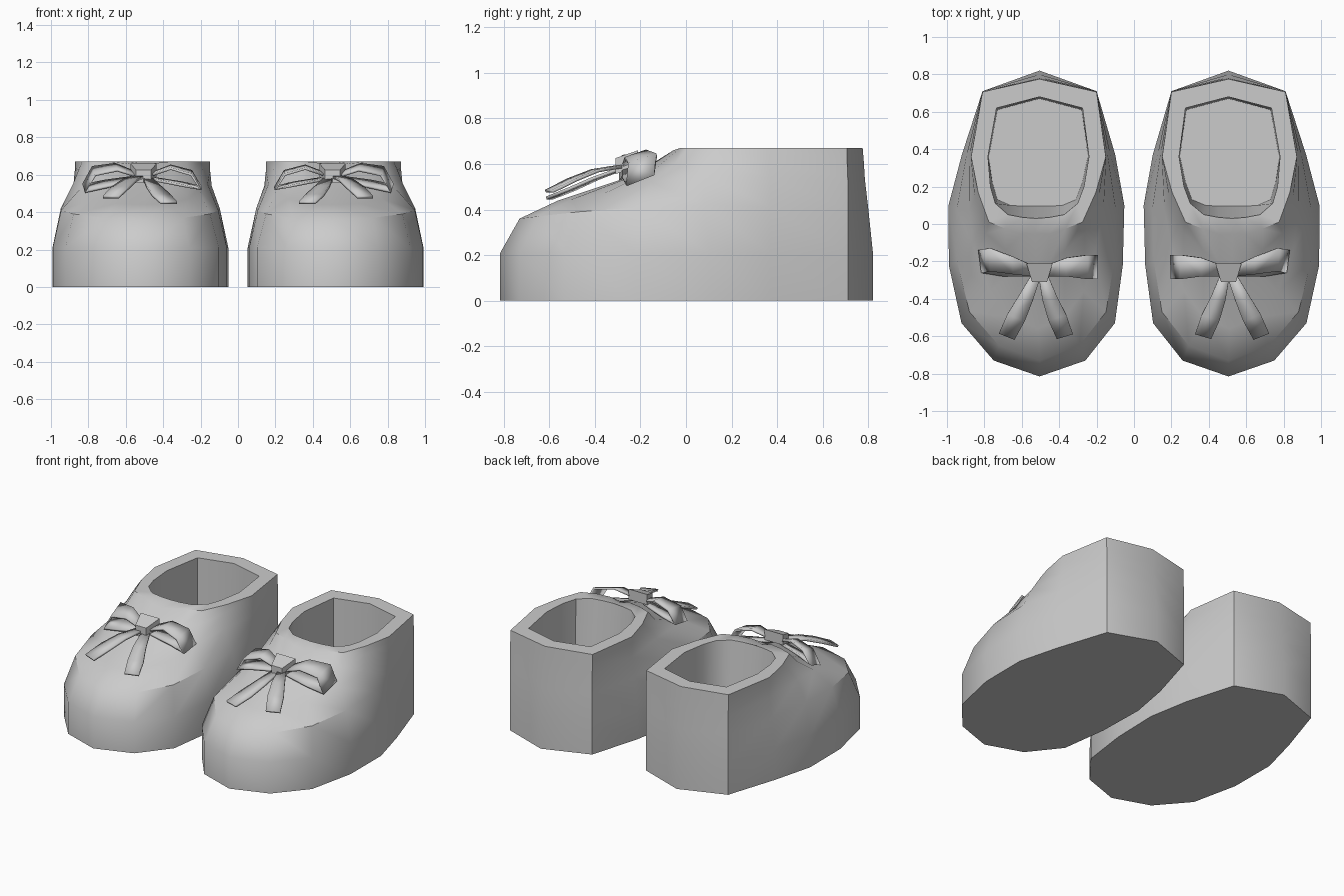
import bpy, bmesh, math
from mathutils import Vector

cube = bpy.data.objects.get("Cube")
if cube:
    bpy.data.objects.remove(cube, do_unlink=True)

grey = bpy.data.materials.new("soft_grey")
grey.use_nodes = True
COLOUR = (0.6, 0.6, 0.6, 1)
grey.diffuse_color = COLOUR
grey.node_tree.nodes["Principled BSDF"].inputs["Base Color"].default_value = COLOUR


def finish(bm, name, thickness=0, angle=40):
    """Turn a bmesh into a smooth object mirrored to the other shoe."""
    bmesh.ops.recalc_face_normals(bm, faces=bm.faces)
    mesh = bpy.data.meshes.new(name)
    bm.to_mesh(mesh)
    bm.free()
    mesh.materials.append(grey)
    ob = bpy.data.objects.new(name, mesh)
    bpy.context.collection.objects.link(ob)
    bpy.ops.object.select_all(action='DESELECT')
    ob.select_set(True)
    bpy.context.view_layer.objects.active = ob
    bpy.ops.object.shade_smooth_by_angle(angle=math.radians(angle))
    if thickness:
        solid = ob.modifiers.new("thickness", 'SOLIDIFY')
        solid.thickness = thickness
        solid.offset = 0
    mirror = ob.modifiers.new("other_shoe", 'MIRROR')
    mirror.use_mirror_merge = False
    return ob


# Shoe body: half outlines run heel to toe as (half width, y)
SOLE = [(0, .82), (.305, .71), (.41, .37), (.47, .10),
        (.465, -.22), (.41, -.53), (.245, -.73), (0, -.815)]
SHOULDER = [(0, .80), (.305, .71), (.385, .37), (.425, .08),
            (.42, -.2), (.365, -.47), (.215, -.65), (0, -.73)]
VAMP = [(0, .785), (.305, .71), (.37, .37), (.36, .08),
        (.32, -.15), (.25, -.36), (.14, -.5), (0, -.56)]
INSTEP = [(0, .78), (.305, .707), (.362, .36), (.33, .13),
          (.265, -.05), (.16, -.14), (.07, -.21), (0, -.23)]
RIM = [(0, .775), (.305, .706), (.36, .36), (.315, .17),
       (.25, .01), (.16, -.025), (.07, -.055), (0, -.05)]
OPENING = [(0, .68), (.23, .62), (.27, .36), (.25, .2),
           (.22, .11), (.15, .05), (.07, .035), (0, .03)]
INSOLE = [(0, .67), (.225, .61), (.265, .36), (.24, .22),
          (.21, .13), (.14, .1), (.07, .095), (0, .095)]
LEVEL = 0.67


def ring(bm, half, heights):
    """Closed loop from a half outline, bowed slightly outward at the waist."""
    if not isinstance(heights, list):
        heights = [heights] * len(half)
    pts = [(w, y, z) for (w, y), z in zip(half, heights)]
    pts += [(-w, y, z) for w, y, z in reversed(pts[1:-1])]
    return [bm.verts.new((.505 + .025 * max(0, 1 - abs(y + .1) / .6) + w, y, z))
            for w, y, z in pts]


bm = bmesh.new()
rings = [
    ring(bm, SOLE, 0),
    ring(bm, SOLE, .21),
    ring(bm, SHOULDER, [.4, .4, .41, .42, .41, .39, .37, .36]),
    ring(bm, VAMP, [.53, .53, .54, .55, .52, .47, .445, .44]),
    ring(bm, INSTEP, [.61, .61, .62, .63, .6, .575, .555, .55]),
    ring(bm, RIM, [LEVEL] * 6 + [.66, .645]),
    ring(bm, OPENING, LEVEL),
    ring(bm, INSOLE, .1),
]
for low, high in zip(rings, rings[1:]):
    for i in range(len(low)):
        j = (i + 1) % len(low)
        bm.faces.new((low[i], low[j], high[j], high[i]))
bm.faces.new(rings[0])
bm.faces.new(rings[-1])
finish(bm, "shoe_body")


def ribbon(name, path, widths, across):
    """Flat band following a path, widened along the given direction."""
    bm = bmesh.new()
    across = Vector(across).normalized()
    pairs = [(bm.verts.new(Vector(p) - across * w / 2),
              bm.verts.new(Vector(p) + across * w / 2))
             for p, w in zip(path, widths)]
    for (a, b), (c, d) in zip(pairs, pairs[1:]):
        bm.faces.new((a, b, d, c))
    return finish(bm, name, thickness=.014)


# Bow loops on either side of the knot
LOOP_WIDTHS = [.06, .1, .13, .13, .1, .06]
ribbon("inner_bow_loop",
       [(.47, -.25, .6), (.36, -.23, .64), (.25, -.23, .61),
        (.2, -.23, .53), (.3, -.23, .55), (.47, -.25, .58)],
       LOOP_WIDTHS, (0, 1, .15))
ribbon("outer_bow_loop",
       [(.54, -.25, .6), (.65, -.22, .64), (.77, -.19, .62),
        (.82, -.2, .53), (.71, -.23, .55), (.54, -.25, .58)],
       LOOP_WIDTHS, (.1, 1, .35))

# Bow tails draped over the toe
TAIL_WIDTHS = [.05, .08, .1, .09]
ribbon("inner_bow_tail",
       [(.485, -.28, .58), (.45, -.4, .535), (.41, -.5, .49), (.37, -.6, .45)],
       TAIL_WIDTHS, (1, -.3, 0))
ribbon("outer_bow_tail",
       [(.525, -.28, .59), (.58, -.4, .57), (.63, -.5, .53), (.68, -.6, .48)],
       TAIL_WIDTHS, (1, .4, 0))

# Knot, tapering toward the toe
bm = bmesh.new()
bmesh.ops.create_cube(bm, size=1)
for v in bm.verts:
    taper = .14 if v.co.y > 0 else .08
    rise = .625 if v.co.y > 0 else .59
    v.co = (.505 + v.co.x * taper, -.26 + v.co.y * .1, rise + v.co.z * .07)
finish(bm, "bow_knot", angle=30)
